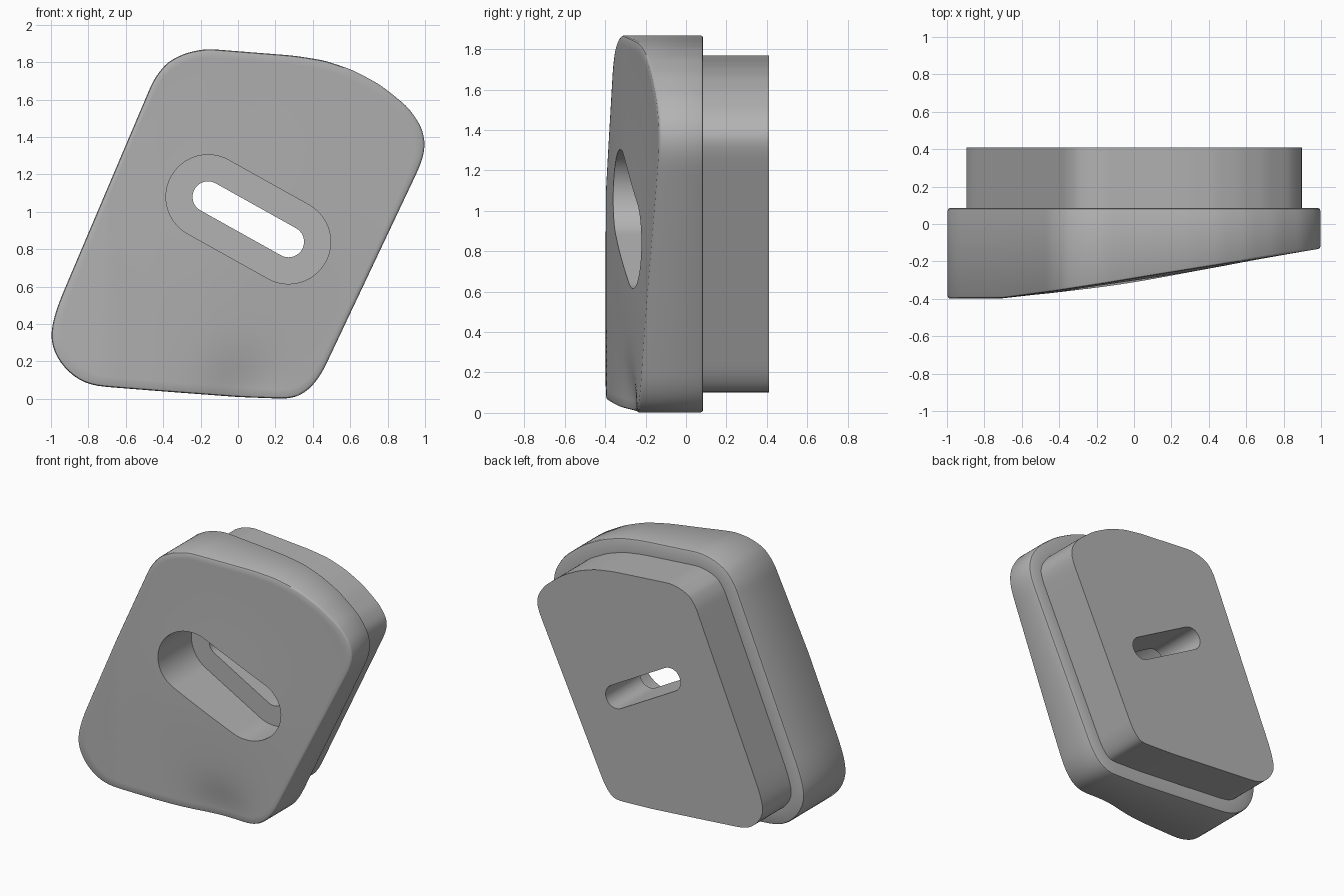
import bpy
import bmesh
import math
from mathutils import Vector

N = 240                                  # points around every ring
BACK, SHOULDER, FLOOR = 0.41, 0.085, 0.02
SLOT_A, SLOT_B = Vector((-0.16, 1.08)), Vector((0.27, 0.84))
CENTRE = (SLOT_A + SLOT_B) / 2

cube = bpy.data.objects.get("Cube")
if cube:
    bpy.data.objects.remove(cube, do_unlink=True)

# Skewed, round-cornered profile (x, z)
PROFILE = [Vector(p) for p in (
    (0.27, 0.0), (0, 0.01), (-0.4, 0.04), (-0.78, 0.07), (-0.87, 0.11),
    (-0.95, 0.19), (-1, 0.29), (-1, 0.38), (-0.96, 0.51), (-0.45, 1.71),
    (-0.38, 1.80), (-0.28, 1.85), (-0.17, 1.872), (0.3, 1.835), (0.46, 1.81),
    (0.61, 1.76), (0.76, 1.68), (0.91, 1.56), (0.985, 1.45), (1.003, 1.35),
    (0.98, 1.26), (0.45, 0.14), (0.4, 0.07), (0.34, 0.02))]
RAYS = [Vector((math.cos(i * math.tau / N), math.sin(i * math.tau / N)))
        for i in range(N)]


def cross(a, b):
    return a.x * b.y - a.y * b.x


def outline_ring():
    """Where each ray from the slot centre meets the profile, softened."""
    ring = []
    for d in RAYS:
        hit = 0
        for a, b in zip(PROFILE, PROFILE[1:] + PROFILE[:1]):
            e, den = b - a, cross(d, b - a)
            if abs(den) > 1e-9:
                t, u = cross(a - CENTRE, e) / den, cross(a - CENTRE, d) / den
                if t > 0 and -1e-6 <= u <= 1 + 1e-6:
                    hit = max(hit, t)
        ring.append(CENTRE + d * hit)
    for _ in range(3):
        ring = [ring[i - 1] / 4 + ring[i] / 2 + ring[(i + 1) % N] / 4
                for i in range(N)]
    return ring


def slot_ring(radius):
    """Round-ended slot, found by bisection along each ray."""
    axis = SLOT_B - SLOT_A
    ring = []
    for d in RAYS:
        lo, hi = 0.0, 1.0
        for _ in range(30):
            mid = (lo + hi) / 2
            p = CENTRE + d * mid
            k = min(1, max(0, (p - SLOT_A).dot(axis) / axis.length_squared))
            if (p - SLOT_A - axis * k).length < radius:
                lo = mid
            else:
                hi = mid
        ring.append(CENTRE + d * lo)
    return ring


def inset(ring, amount):
    result = []
    for i, p in enumerate(ring):
        t = (ring[(i + 1) % N] - ring[i - 1]).normalized()
        result.append(p + Vector((-t.y, t.x)) * amount)
    return result


def front_depth(p):
    """Sloping front face, slightly bulged, with a dent near the bottom."""
    slope = ((-1.1, -0.4), (-0.7, -0.395), (-0.43, -0.36),
             (-0.17, -0.32), (0.1, -0.275), (1.1, -0.115))
    y = slope[-1][1]
    for (x0, y0), (x1, y1) in zip(slope, slope[1:]):
        if x0 <= p.x <= x1:
            y = y0 + (y1 - y0) * (p.x - x0) / (x1 - x0)
            break
    bulge = 0.02 * math.exp(-((p.x - 0.05) / 0.5) ** 2 - ((p.y - 0.8) / 0.55) ** 2)
    dent = 0.035 * math.exp(-((p.x - 0.03) / 0.2) ** 2 - ((p.y - 0.03) / 0.2) ** 2)
    return y - bulge + dent


def at(ring, y):
    return [Vector((p.x, y, p.y)) for p in ring]


def on_front(ring, offset=0.0):
    return [Vector((p.x, front_depth(p) + offset, p.y)) for p in ring]


outline = outline_ring()
plug = inset(outline, 0.1)
lip = inset(outline, 0.012)
pocket = slot_ring(0.225)
hole = slot_ring(0.083)

# Rings from the back of the hole, round the outside, and back through the slot
rings = [at(hole, BACK), at(plug, BACK), at(plug, SHOULDER),
         at(lip, SHOULDER), at(inset(outline, 0.004), SHOULDER - 0.004),
         at(outline, SHOULDER - 0.015),
         on_front(outline, 0.012), on_front(inset(outline, 0.004), 0.004)]
STEPS = 18
for s in range(STEPS + 1):
    rings.append(on_front([a.lerp(b, s / STEPS) for a, b in zip(lip, pocket)]))
rings += [at(pocket, FLOOR), at(hole, FLOOR)]

# Slotted block with its stepped rear plug
bm = bmesh.new()
verts = [[bm.verts.new(p) for p in ring] for ring in rings]
for j, ring in enumerate(verts):
    following = verts[(j + 1) % len(verts)]
    for i in range(N):
        k = (i + 1) % N
        bm.faces.new((ring[i], ring[k], following[k], following[i]))
bmesh.ops.recalc_face_normals(bm, faces=bm.faces)
mesh = bpy.data.meshes.new("slotted_block")
bm.to_mesh(mesh)
bm.free()
block = bpy.data.objects.new("slotted_block", mesh)
bpy.context.collection.objects.link(block)

# Plain grey
grey = bpy.data.materials.new("plain_grey")
grey.use_nodes = True
colour = (0.45, 0.45, 0.45, 1)
grey.diffuse_color = colour
grey.node_tree.nodes["Principled BSDF"].inputs["Base Color"].default_value = colour
mesh.materials.append(grey)

bpy.ops.object.select_all(action='DESELECT')
block.select_set(True)
bpy.context.view_layer.objects.active = block
bpy.ops.object.shade_smooth_by_angle(angle=math.radians(35))
